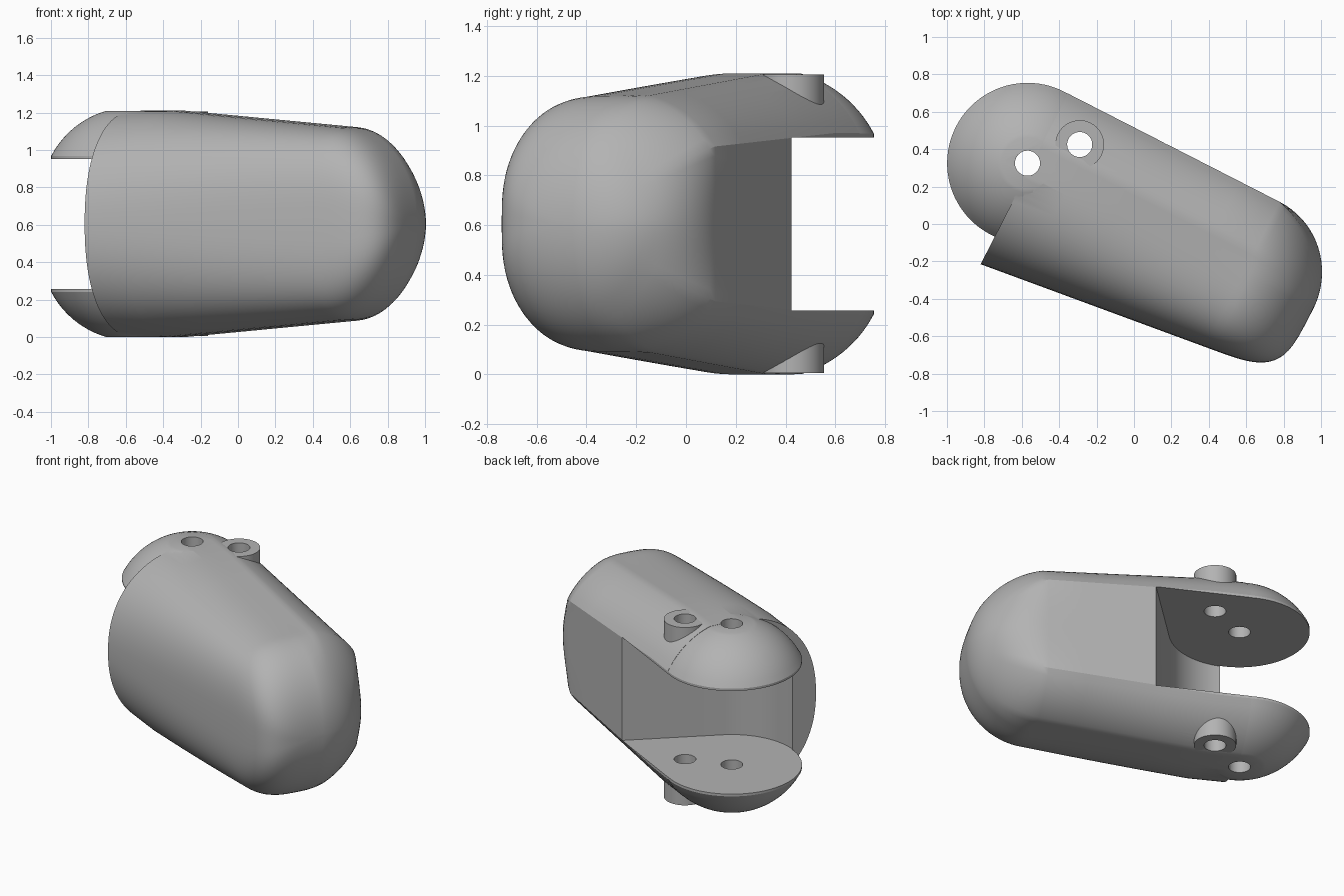
import bpy, bmesh
from math import sin, cos, pi, radians, sqrt
from mathutils import Vector

if "Cube" in bpy.data.objects:
    bpy.data.objects.remove(bpy.data.objects["Cube"])

ANGLE = radians(-27.1)            # the body runs diagonally across the ground
MID_Z, HALF_H = 0.605, 0.605
PIVOT = Vector((-0.655, 0.03))    # centre of the hinge lobes
BOSS = Vector((-0.452, 0.246))    # centre of the cord guides
LOBE_R, RIM, SHOULDER, TIP = 0.43, -0.632, 0.64, 1.06

grey = bpy.data.materials.new("plain_grey")
grey.use_nodes = True
grey.diffuse_color = (0.45, 0.45, 0.45, 1)
grey.node_tree.nodes["Principled BSDF"].inputs["Base Color"].default_value = (0.45, 0.45, 0.45, 1)


def make(name, bm):
    """Turn a bmesh in the body's own frame into a placed object."""
    bmesh.ops.recalc_face_normals(bm, faces=bm.faces)
    mesh = bpy.data.meshes.new(name)
    bm.to_mesh(mesh)
    bm.free()
    mesh.materials.append(grey)
    ob = bpy.data.objects.new(name, mesh)
    bpy.context.collection.objects.link(ob)
    ob.rotation_euler.z = ANGLE
    ob.location.z = MID_Z
    return ob


def loft(bm, rings):
    loops = [[bm.verts.new(p) for p in ring] for ring in rings]
    n = len(loops[0])
    for a, b in zip(loops, loops[1:]):
        for i in range(n):
            bm.faces.new((a[i], a[(i + 1) % n], b[(i + 1) % n], b[i]))
    bm.faces.new(loops[0])
    bm.faces.new(loops[-1])


def circle(centre, r, z, n=48):
    return [(centre.x + r * cos(2 * pi * i / n), centre.y + r * sin(2 * pi * i / n), z) for i in range(n)]


def cylinder(name, centre, r, z0, z1):
    bm = bmesh.new()
    loft(bm, [circle(centre, r, z0), circle(centre, r, z1)])
    return make(name, bm)


def dome(r):
    """Relative height at relative radius r: a ball cap with a flat top."""
    ball = 1.128
    drop = sqrt(ball ** 2 - 0.32 ** 2) - sqrt(ball ** 2 - max(r, 0.32) ** 2)
    return 1 - drop * LOBE_R / HALF_H


def section(i, n, power, tip_blend):
    """Unit cross-section: flat back with domed corners, rounded front."""
    a = 2 * pi * i / n
    c, s = cos(a), sin(a)
    sign = 1 if s >= 0 else -1
    if c < -1e-6:
        return -abs(c) ** (2 / power), sign * abs(s) ** (2 / power)
    c = max(c, 0)
    deg = min(i, n - i) * 360 / n
    if deg <= 30:
        r, h = 1, dome(1) * deg / 30
    else:
        r = 1 - (deg - 30) / 60
        h = dome(r)
    round_r, round_h = c ** 1.12, abs(s) ** 1.12
    return r + (round_r - r) * tip_blend, sign * (h + (round_h - h) * tip_blend)


def body_ring(u, t=0.0, n=96):
    """One cross-section at distance u; t runs 0 to 1 over the rounded tip."""
    along = min(1, (u - RIM) / (SHOULDER - RIM))
    height = HALF_H - 0.085 * max(0, min(u, SHOULDER) + 0.4)
    front = 0.595 - 0.1205 * (u - RIM)
    k_side, k_front = sqrt(1 - t * t), (1 - t ** 4.3) ** (1 / 4.3)
    ring = []
    for i in range(n):
        r, h = section(i, n, 2.25 + 0.85 * along, min(1, t * 1.4))
        v = r * (LOBE_R * k_side if r > 0 else front * k_front)
        ring.append((u, PIVOT.y + v, h * height * k_side))
    return ring


def boolean(ob, other, operation):
    mod = ob.modifiers.new(other.name, 'BOOLEAN')
    mod.operation = operation
    mod.solver = 'EXACT'
    mod.object = other
    bpy.context.view_layer.objects.active = ob
    bpy.ops.object.modifier_apply(modifier=mod.name)


# Main body with its rounded tip
bm = bmesh.new()
rings = [body_ring(u) for u in (RIM, -0.4, -0.1, 0.15, 0.4)]
for i in range(19):
    t = sin(radians(88.5) * i / 18)
    rings.append(body_ring(SHOULDER + (TIP - SHOULDER) * t, t))
loft(bm, rings)
body = make("body", bm)

# Domed hinge end, turned about the pivot and sunk just under the body's skin
bm = bmesh.new()
profile = [(r, dome(r)) for r in (1 - 0.68 * i / 14 for i in range(15))]
full = [(r, -h) for r, h in reversed(profile)] + profile
loft(bm, [circle(PIVOT, r * LOBE_R * 0.999, h * HALF_H * 0.998, 96) for r, h in full])
lobes = make("hinge_lobes", bm)

# Cord guides on top and underneath
guides = [cylinder("upper_cord_guide", BOSS, 0.13, 0.4, 0.6),
          cylinder("lower_cord_guide", BOSS, 0.13, -0.6, -0.4)]

# Cutters: hinge slot with a curved floor, pivot hole and cord hole
bm = bmesh.new()
outline = [(0.167, 1.0)]
for i in range(25):
    a = radians(-20.4 - 69.6 * i / 24)
    outline.append((PIVOT.x + 0.433 * cos(a), PIVOT.y + 0.433 * sin(a)))
outline += [(-1.5, -0.41), (-1.5, 1.0)]
loft(bm, [[(x, y, z) for x, y in outline] for z in (-0.348, 0.348)])
slot = make("slot_cutter", bm)
pivot_hole = cylinder("pivot_hole_cutter", PIVOT, 0.067, -1, 1)
cord_hole = cylinder("cord_hole_cutter", BOSS, 0.067, -1, 1)

# Join the hinge to the body, then cut the slot and the holes
boolean(body, lobes, 'UNION')
for cutter in (slot, pivot_hole, cord_hole):
    boolean(body, cutter, 'DIFFERENCE')
for guide in guides:
    boolean(guide, cord_hole, 'DIFFERENCE')

for ob in [body] + guides:
    bpy.ops.object.select_all(action='DESELECT')
    ob.select_set(True)
    bpy.context.view_layer.objects.active = ob
    bpy.ops.object.shade_smooth_by_angle(angle=radians(30))

for helper in (lobes, slot, pivot_hole, cord_hole):
    bpy.data.objects.remove(helper)
